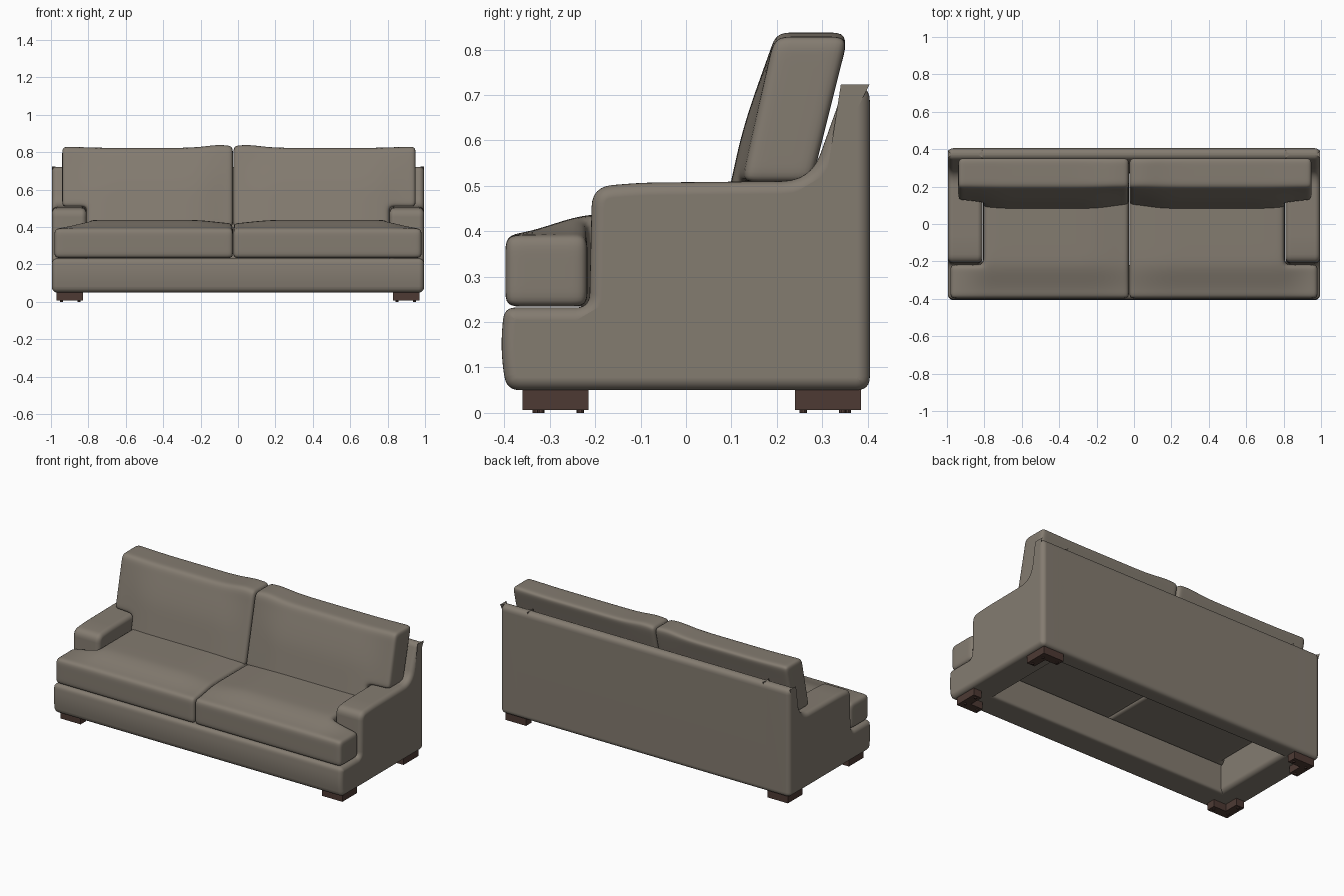
import bpy, bmesh, math
from mathutils import Vector

cube = bpy.data.objects.get("Cube")
if cube:
    bpy.data.objects.remove(cube, do_unlink=True)


def material(name, color):
    m = bpy.data.materials.new(name)
    m.use_nodes = True
    m.diffuse_color = (*color, 1)
    m.node_tree.nodes["Principled BSDF"].inputs["Base Color"].default_value = (*color, 1)
    return m


FABRIC = material("taupe_fabric", (0.23, 0.20, 0.163))
WOOD = material("dark_brown_wood", (0.075, 0.042, 0.034))


def finish(bm, name, mat, smooth=True):
    bmesh.ops.recalc_face_normals(bm, faces=bm.faces[:])
    mesh = bpy.data.meshes.new(name)
    bm.to_mesh(mesh)
    bm.free()
    mesh.materials.append(mat)
    ob = bpy.data.objects.new(name, mesh)
    bpy.context.scene.collection.objects.link(ob)
    if smooth:
        for o in bpy.context.selected_objects:
            o.select_set(False)
        ob.select_set(True)
        bpy.context.view_layer.objects.active = ob
        bpy.ops.object.shade_smooth_by_angle(angle=math.radians(35))
    return ob


def round_corners(corners, steps=6):
    """Turn (y, z, rounding) corners into a smooth closed profile."""
    out = []
    for i, (y, z, t) in enumerate(corners):
        p = Vector((y, z))
        a = p + (Vector(corners[i - 1][:2]) - p).normalized() * t
        b = p + (Vector(corners[(i + 1) % len(corners)][:2]) - p).normalized() * t
        for k in range(steps + 1):
            f = k / steps
            out.append(a * (1 - f) ** 2 + p * 2 * f * (1 - f) + b * f * f)
    return out


def inset(profile, d):
    out = []
    for i, p in enumerate(profile):
        n = profile[(i + 1) % len(profile)]
        t = (n - p).normalized() + (p - profile[i - 1]).normalized()
        t.normalize()
        out.append(p + Vector((-t.y, t.x)) * d)
    return out


def slab(name, corners, x0, x1, r, steps=6):
    """Extrude a profile along x with rounded end edges."""
    profile = round_corners(corners)
    stations = []
    for k in range(steps + 1):
        a = math.pi / 2 * k / steps
        stations.append((r * (1 - math.cos(a)), r * (1 - math.sin(a))))
    stations = [(x0 + s, d) for s, d in stations] + [(x1 - s, d) for s, d in reversed(stations)]
    bm = bmesh.new()
    rings = [[bm.verts.new((x, p.x, p.y)) for p in inset(profile, d)] for x, d in stations]
    for a, b in zip(rings, rings[1:]):
        for i in range(len(a)):
            j = (i + 1) % len(a)
            bm.faces.new((a[i], a[j], b[j], b[i]))
    bm.faces.new(rings[0])
    bm.faces.new(rings[-1])
    ob = finish(bm, name, FABRIC)
    ob.modifiers.new("Even shading", "WEIGHTED_NORMAL").keep_sharp = True
    return ob


def soft_block(name, axes, keep, shape):
    """Skin the kept cells of a 3D grid, reshape the points, then subdivide."""
    counts = [len(a) - 1 for a in axes]

    def solid(c):
        if any(c[i] < 0 or c[i] >= counts[i] for i in range(3)):
            return False
        return keep(*[(axes[i][c[i]] + axes[i][c[i] + 1]) / 2 for i in range(3)])

    bm = bmesh.new()
    made = {}

    def vert(idx):
        if idx not in made:
            made[idx] = bm.verts.new(shape(*[axes[i][idx[i]] for i in range(3)]))
        return made[idx]

    for c in [(i, j, k) for i in range(counts[0]) for j in range(counts[1]) for k in range(counts[2])]:
        if not solid(c):
            continue
        for ax in range(3):
            for side in (0, 1):
                n = list(c)
                n[ax] += 2 * side - 1
                if solid(n):
                    continue
                quad = []
                for u, v in ((0, 0), (1, 0), (1, 1), (0, 1)):
                    idx = list(c)
                    idx[ax] += side
                    idx[(ax + 1) % 3] += u
                    idx[(ax + 2) % 3] += v
                    quad.append(vert(tuple(idx)))
                bm.faces.new(quad)
    ob = finish(bm, name, FABRIC, smooth=False)
    for p in ob.data.polygons:
        p.use_smooth = True
    sub = ob.modifiers.new("Soft", "SUBSURF")
    sub.levels = sub.render_levels = 2
    return ob


def spread(a, b, n):
    return [a + (b - a) * i / n for i in range(n + 1)]


def ease(v):
    v = max(0.0, min(1.0, v))
    return v * v * (3 - 2 * v)


# Upholstered frame: arm panels, front rail and back
ARM = [(-0.395, 0.05, 0.03), (0.405, 0.05, 0.03), (0.405, 0.722, 0.036), (0.35, 0.722, 0.026),
       (0.275, 0.511, 0.065), (-0.1, 0.507, 0.04), (-0.207, 0.498, 0.045), (-0.213, 0.232, 0.03),
       (-0.4, 0.232, 0.025), (-0.41, 0.14, 0.06)]
RAIL = [(-0.395, 0.05, 0.03), (-0.22, 0.05, 0.02), (-0.22, 0.232, 0.02),
        (-0.4, 0.232, 0.025), (-0.41, 0.14, 0.06)]
BACK = [(0.3, 0.05, 0.02), (0.405, 0.05, 0.03), (0.405, 0.722, 0.036), (0.35, 0.722, 0.026),
        (0.275, 0.511, 0.065), (0.27, 0.24, 0.05)]
slab("right_arm", ARM, -0.995, -0.81, 0.028)
slab("left_arm", ARM, 0.81, 0.995, 0.028)
slab("front_rail", RAIL, -0.88, 0.88, 0.001, 1)
slab("back_frame", BACK, -0.88, 0.88, 0.001, 1)

SEAM = -0.026
for side, d in (("right", -1), ("left", 1)):
    inner = SEAM * d + 0.001

    # T-shaped seat cushion, crowned on top
    def seat_shape(x, y, z):
        if z > 0.3:
            f = ease((0.98 - x) / 0.22) * ease((y + 0.395) / 0.2)
            f *= 0.6 + 0.4 * ease((x - inner) / 0.2)
            z += 0.046 * f * (1 if z > 0.37 else 0.5)
        return (x * d, y, z)

    xs = [inner, inner + 0.035] + spread(inner + 0.1, 0.7, 6) + [0.77, 0.806, 0.85, 0.94, 0.982]
    ys = [-0.398, -0.355, -0.3, -0.26, -0.217, -0.17] + spread(-0.1, 0.24, 4) + [0.285]
    soft_block(side + "_seat_cushion", (xs, ys, [0.234, 0.275, 0.345, 0.392]),
               lambda x, y, z: x < 0.806 or y < -0.217, seat_shape)

    # Leaning back cushion, notched to sit over the arm
    outer = 0.94 if d < 0 else 0.95

    def back_shape(x, t, z):
        lean = z - 0.5
        mid = ease((x - inner) / 0.2) * ease((outer - x) / 0.25)
        front = 0.122 + 0.22 * lean - 0.025 * mid * ease((0.85 - z) / 0.25)
        rear = 0.275 + 0.25 * lean
        if z > 0.8:
            z += 0.013 * math.exp(-((x - inner - 0.09) / 0.08) ** 2) - 0.006 * mid
        return (x * d, front + (rear - front) * t, z)

    xs = [inner, inner + 0.035] + spread(inner + 0.09, 0.7, 7) + [0.77, 0.81, 0.85, outer - 0.035, outer]
    soft_block(side + "_back_cushion",
               (xs, [0, 0.28, 0.72, 1], [0.4, 0.44, 0.47, 0.508, 0.55, 0.62, 0.7, 0.78, 0.829]),
               lambda x, t, z: x < 0.81 or z > 0.508, back_shape)

    # Corner bracket legs with small glides
    for end, y0, y1 in (("front", -0.36, -0.215), ("back", 0.385, 0.24)):
        s = 1 if y1 > y0 else -1
        xo, xi, w = 0.97, 0.83, 0.055
        plan = [(xo, y0), (xi, y0), (xi, y0 + s * w), (xo - w, y0 + s * w), (xo - w, y1), (xo, y1)]
        bm = bmesh.new()
        low = bm.faces.new([bm.verts.new((x * d, y, 0.006)) for x, y in plan])
        up = bmesh.ops.extrude_face_region(bm, geom=[low])["geom"]
        bmesh.ops.translate(bm, vec=(0, 0, 0.054), verts=[v for v in up if isinstance(v, bmesh.types.BMVert)])
        for gx, gy in ((xo - 0.027, y0 + s * 0.04), (xi + 0.02, y0 + s * 0.03), (xo - 0.027, y1 - s * 0.018)):
            made = bmesh.ops.create_cone(bm, cap_ends=True, segments=10, radius1=0.008, radius2=0.008, depth=0.008)
            bmesh.ops.translate(bm, vec=(gx * d, gy, 0.004), verts=made["verts"])
        finish(bm, f"{end}_{side}_leg", WOOD, smooth=False)
